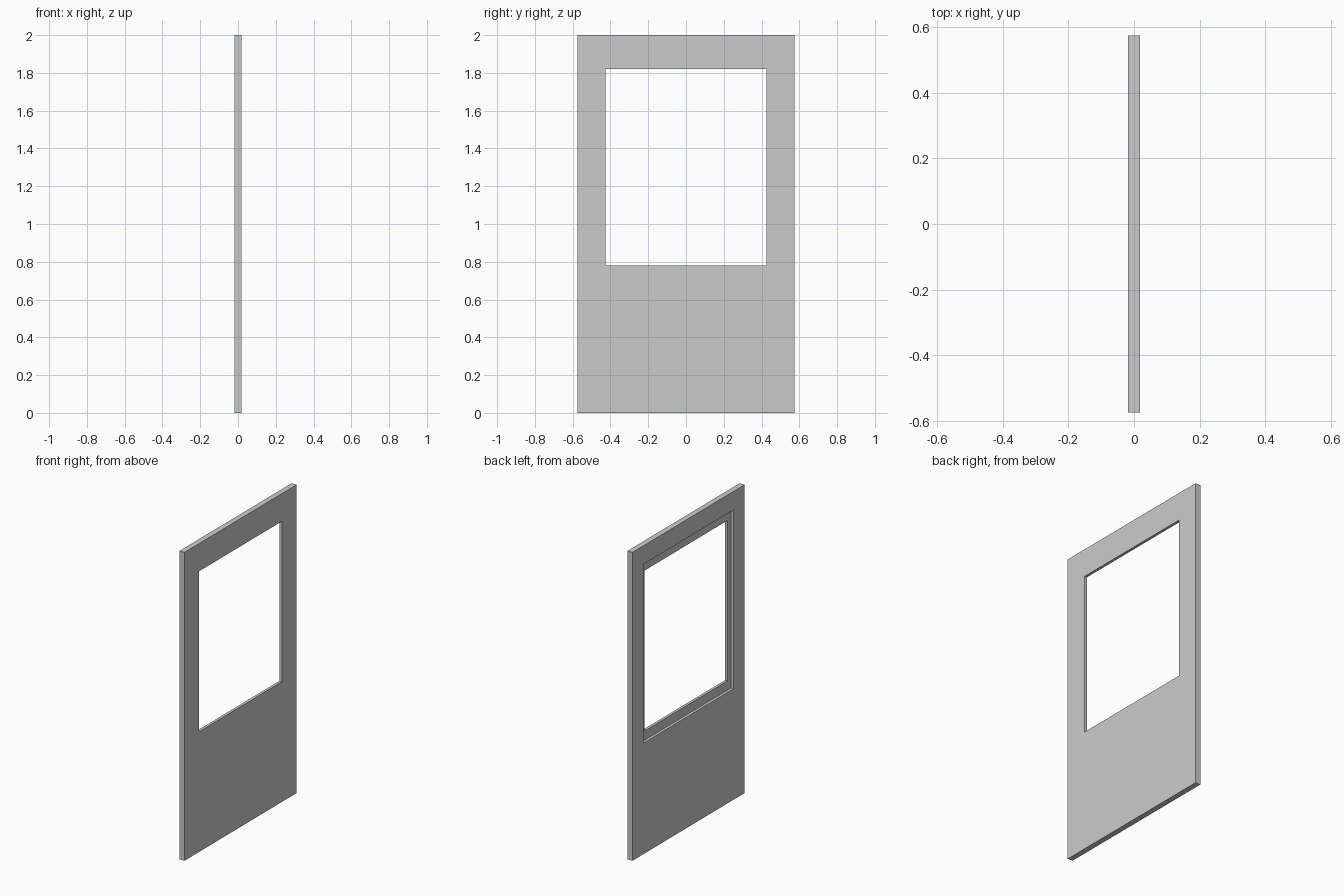
import bpy, bmesh

if "Cube" in bpy.data.objects:
    bpy.data.objects.remove(bpy.data.objects["Cube"])

T = 0.018       # half thickness
STEP = 0.0      # x position of the rebate floor

# Rectangular rings (x, half width, bottom, top), skinned in a closed cycle
outer = (0.575, 0.0, 2.0)
rebate = (0.4625, 0.72, 1.88)
opening = (0.425, 0.78, 1.82)
rings = [
    (T, *outer), (-T, *outer),            # outer edge
    (-T, *rebate), (STEP, *rebate),       # glazing rebate on the -x face
    (STEP, *opening), (T, *opening),      # window opening
]

bm = bmesh.new()
loops = [[bm.verts.new((x, y, z)) for y, z in ((-w, b), (w, b), (w, t), (-w, t))]
         for x, w, b, t in rings]
for i, a in enumerate(loops):
    c = loops[(i + 1) % len(loops)]
    for j in range(4):
        k = (j + 1) % 4
        bm.faces.new((a[j], a[k], c[k], c[j]))
bmesh.ops.recalc_face_normals(bm, faces=bm.faces)

# Panel object
mesh = bpy.data.meshes.new("window_panel")
bm.to_mesh(mesh)
bm.free()
panel = bpy.data.objects.new("window_panel", mesh)
bpy.context.collection.objects.link(panel)
